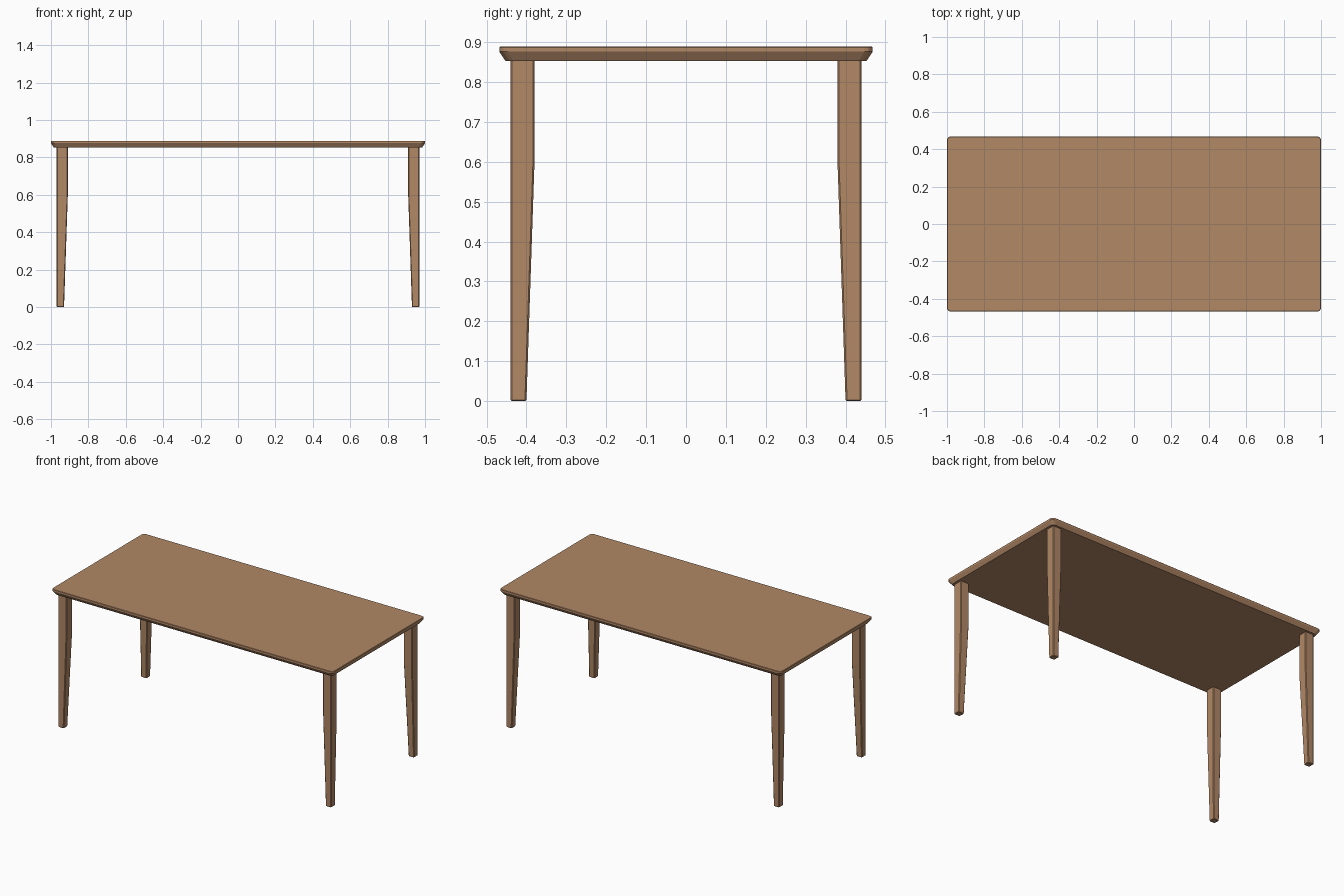
import bpy, bmesh, math

if "Cube" in bpy.data.objects:
    bpy.data.objects.remove(bpy.data.objects["Cube"])

wood = bpy.data.materials.new("warm wood")
wood.diffuse_color = (0.44, 0.246, 0.133, 1)
wood.use_nodes = True
wood.node_tree.nodes["Principled BSDF"].inputs["Base Color"].default_value = wood.diffuse_color


def rounded_rect(x0, x1, y0, y1, r, segs):
    """Counter-clockwise rectangle outline with rounded corners."""
    pts = []
    corners = [(x1 - r, y1 - r), (x0 + r, y1 - r), (x0 + r, y0 + r), (x1 - r, y0 + r)]
    for i, (cx, cy) in enumerate(corners):
        for s in range(segs + 1):
            a = math.pi / 2 * (i + s / segs)
            pts.append((cx + r * math.cos(a), cy + r * math.sin(a)))
    return pts


def loft(name, sections):
    """Closed solid through (z, outline) sections listed bottom to top."""
    bm = bmesh.new()
    rings = [[bm.verts.new((x, y, z)) for x, y in pts] for z, pts in sections]
    n = len(rings[0])
    for low, high in zip(rings, rings[1:]):
        for i in range(n):
            j = (i + 1) % n
            bm.faces.new((low[i], low[j], high[j], high[i]))
    bm.faces.new(rings[0][::-1])
    bm.faces.new(rings[-1])
    bmesh.ops.recalc_face_normals(bm, faces=bm.faces)
    mesh = bpy.data.meshes.new(name)
    bm.to_mesh(mesh)
    bm.free()
    mesh.materials.append(wood)
    obj = bpy.data.objects.new(name, mesh)
    bpy.context.collection.objects.link(obj)
    return obj


# Table top: straight upper edge, undercut lower edge
def top_outline(inset):
    return rounded_rect(-1 + inset, 1 - inset, -0.468 + inset, 0.468 - inset, 0.02, 3)

loft("table_top", [(0.853, top_outline(0.015)), (0.876, top_outline(0)),
                   (0.887, top_outline(0)), (0.889, top_outline(0.002))])

# Legs: outer faces vertical, inner faces taper below the middle
OUT_X, OUT_Y = 0.97, 0.44


def leg_outline(sx, sy, width, inset=0):
    xs = sorted((sx * (OUT_X - inset), sx * (OUT_X - width + inset)))
    ys = sorted((sy * (OUT_Y - inset), sy * (OUT_Y - width + inset)))
    return rounded_rect(*xs, *ys, 0.004, 1)

for side, sx in (("left", -1), ("right", 1)):
    for end, sy in (("front", -1), ("back", 1)):
        loft(f"{end}_{side}_leg", [
            (0, leg_outline(sx, sy, 0.04, 0.003)),
            (0.003, leg_outline(sx, sy, 0.04)),
            (0.595, leg_outline(sx, sy, 0.06)),
            (0.854, leg_outline(sx, sy, 0.06))])
